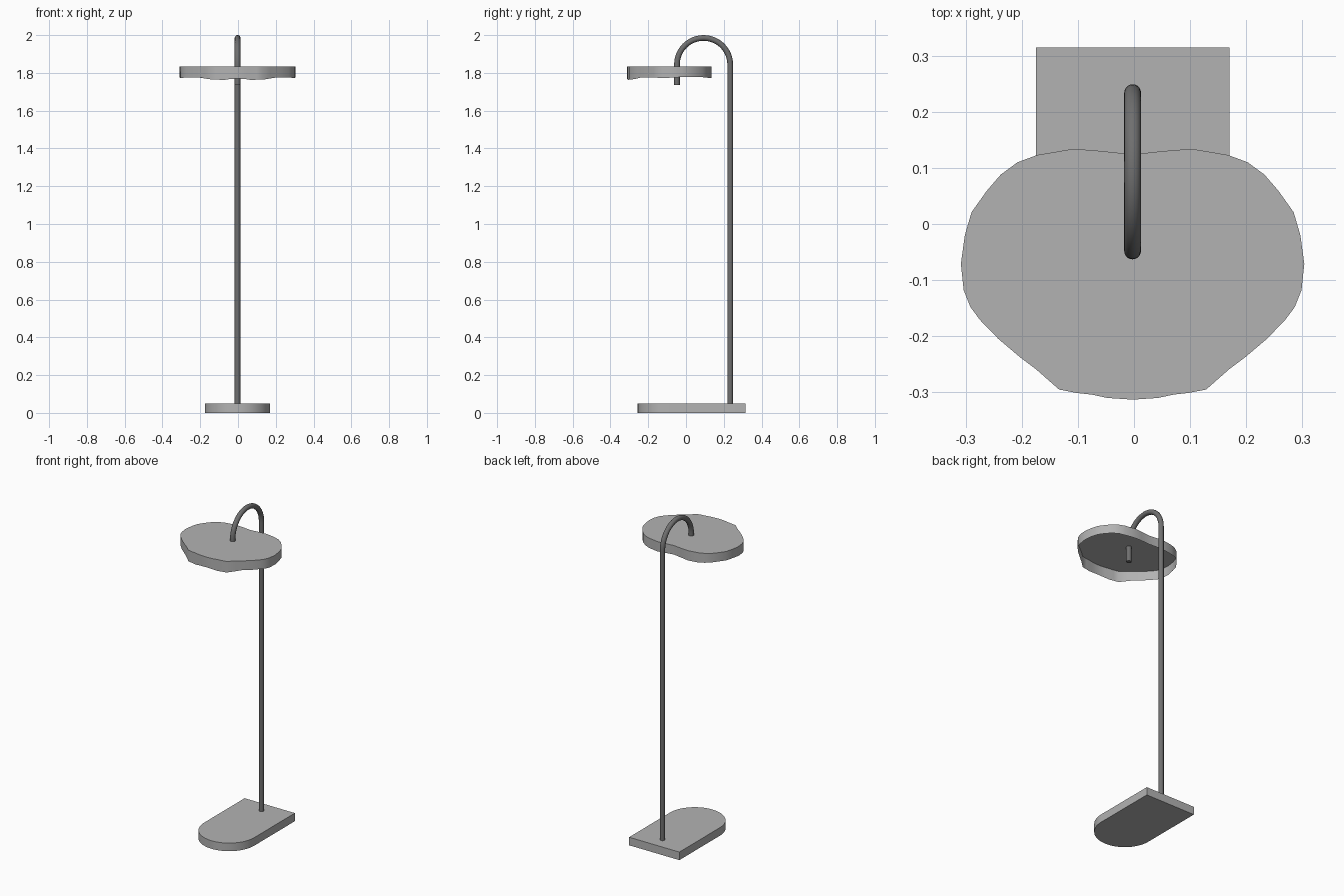
import bpy, bmesh, math

cube = bpy.data.objects.get("Cube")
if cube:
    bpy.data.objects.remove(cube, do_unlink=True)

CX = -0.0025  # centre line of every part


def material(name, level):
    m = bpy.data.materials.new(name)
    m.use_nodes = True
    colour = (level, level, level, 1)
    m.diffuse_color = colour
    m.node_tree.nodes["Principled BSDF"].inputs["Base Color"].default_value = colour
    return m


def finish(name, bm, mat, angle):
    bmesh.ops.recalc_face_normals(bm, faces=bm.faces)
    mesh = bpy.data.meshes.new(name)
    bm.to_mesh(mesh)
    bm.free()
    mesh.materials.append(mat)
    ob = bpy.data.objects.new(name, mesh)
    bpy.context.collection.objects.link(ob)
    bpy.ops.object.select_all(action='DESELECT')
    ob.select_set(True)
    bpy.context.view_layer.objects.active = ob
    bpy.ops.object.shade_smooth_by_angle(angle=math.radians(angle))
    return ob


def slab(name, outline, top, bottoms, mat, angle, closed):
    """Flat top with walls down to a level per point; closed adds the underside."""
    bm = bmesh.new()
    upper = [bm.verts.new((CX + x, y, top)) for x, y in outline]
    lower = [bm.verts.new((CX + x, y, z)) for (x, y), z in zip(outline, bottoms)]
    bm.faces.new(upper)
    if closed:
        bm.faces.new(lower)
    n = len(outline)
    for i in range(n):
        j = (i + 1) % n
        bm.faces.new((upper[i], upper[j], lower[j], lower[i]))
    return finish(name, bm, mat, angle)


pale = material("pale grey", 0.45)
dark = material("dark grey metal", 0.16)

# Base: square at the back, half round at the front
r, yc = 0.1725, -0.083
arc = [(r * math.cos(a), yc - r * math.sin(a))
       for a in (math.pi * i / 32 for i in range(33))]
foot = [(-r, 0.315), (r, 0.315)] + arc
slab("base", foot, 0.05, [0] * len(foot), pale, 30, True)

# Shade: mirrored wavy outline, open below, with an uneven lower rim (x, y, rim z)
half = [
    (0.055, 0.13, 1.775), (0.105, 0.134, 1.772), (0.17, 0.123, 1.772),
    (0.205, 0.11, 1.775), (0.235, 0.088, 1.777), (0.26, 0.059, 1.778),
    (0.287, 0.021, 1.778), (0.299, -0.02, 1.778), (0.306, -0.071, 1.775),
    (0.301, -0.118, 1.773), (0.289, -0.148, 1.774), (0.272, -0.171, 1.776),
    (0.239, -0.205, 1.775), (0.2, -0.238, 1.776), (0.172, -0.259, 1.77),
    (0.131, -0.295, 1.764), (0.1, -0.301, 1.764), (0.073, -0.304, 1.762),
    (0.045, -0.31, 1.767),
]
rim = ([(0, 0.124, 1.777)] + half + [(0, -0.313, 1.77)]
       + [(-x, y, z) for x, y, z in reversed(half)])
slab("shade", [p[:2] for p in rim], 1.833, [p[2] for p in rim], pale, 40, False)

# Pole: upright, half-circle bend, short drop through the shade
bend, mid, spring, thick = 0.141, 0.093, 1.844, 0.015
path = [(mid + bend, 0.05, 0)]
path += [(mid + bend * math.cos(a), spring + bend * math.sin(a), a)
         for a in (math.pi * i / 24 for i in range(25))]
path += [(mid - bend, 1.737, math.pi)]
bm = bmesh.new()
sides, rings = 20, []
for y, z, a in path:
    ring = []
    for k in range(sides):
        t = math.tau * k / sides
        out = thick * math.cos(t)
        ring.append(bm.verts.new((CX + thick * math.sin(t),
                                  y + out * math.cos(a), z + out * math.sin(a))))
    rings.append(ring)
for p, q in zip(rings, rings[1:]):
    for k in range(sides):
        m = (k + 1) % sides
        bm.faces.new((p[k], p[m], q[m], q[k]))
bm.faces.new(rings[0])
bm.faces.new(rings[-1])
finish("pole", bm, dark, 40)
